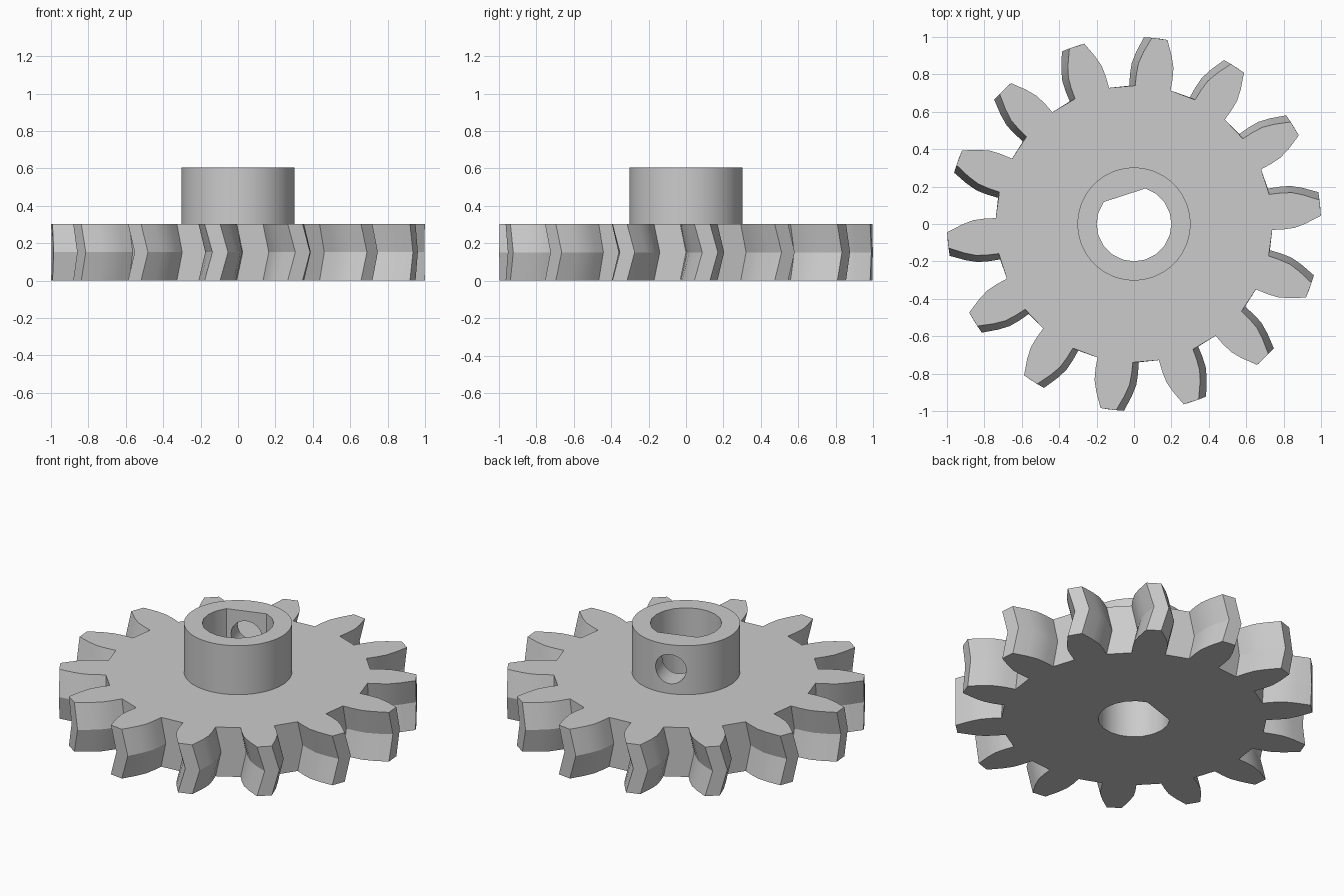
import bpy, bmesh, math
from mathutils import Matrix, Vector

TEETH = 14
START = math.radians(4.95)      # angle of the first tooth on the end faces
TWIST = math.radians(2.45)      # lead of the middle layer over the end faces
THICK, HUB_TOP = 0.304, 0.606
# half tooth: radius and half angle in degrees, root to tip
FLANK = [(0.74, 7.4), (0.8, 7.0), (0.86, 6.3), (0.92, 4.75), (1.0, 2.4)]

cube = bpy.data.objects.get("Cube")
if cube:
    bpy.data.objects.remove(cube, do_unlink=True)

grey = bpy.data.materials.new("plain_grey")
grey.use_nodes = True
colour = (0.6, 0.6, 0.6, 1)
grey.diffuse_color = colour
grey.node_tree.nodes["Principled BSDF"].inputs["Base Color"].default_value = colour


def polar(r, a, z=0.0):
    return Vector((r * math.cos(a), r * math.sin(a), z))


def loft(name, layers):
    """Closed solid through stacked rings of equal point count."""
    bm = bmesh.new()
    rings = [[bm.verts.new(p) for p in layer] for layer in layers]
    n = len(rings[0])
    for low, high in zip(rings, rings[1:]):
        for i in range(n):
            j = (i + 1) % n
            bm.faces.new((low[i], low[j], high[j], high[i]))
    bm.faces.new(rings[0][::-1])
    bm.faces.new(rings[-1])
    mesh = bpy.data.meshes.new(name)
    bm.to_mesh(mesh)
    bm.free()
    mesh.materials.append(grey)
    obj = bpy.data.objects.new(name, mesh)
    bpy.context.collection.objects.link(obj)
    return obj


def circle(r, count, z):
    return [polar(r, math.tau * i / count, z) for i in range(count)]


def toothed_ring(turn, z):
    ring = []
    for t in range(TEETH):
        mid = START + turn + math.tau * t / TEETH
        ring += [polar(r, mid - math.radians(h), z) for r, h in FLANK]
        ring += [polar(r, mid + math.radians(h), z) for r, h in reversed(FLANK)]
    return ring


def combine(target, tool, operation):
    tool.hide_render = True
    mod = target.modifiers.new(operation.lower(), "BOOLEAN")
    mod.operation, mod.solver, mod.object = operation, "EXACT", tool
    bpy.ops.object.select_all(action="DESELECT")
    bpy.context.view_layer.objects.active = target
    target.select_set(True)
    bpy.ops.object.modifier_apply(modifier=mod.name)
    bpy.data.objects.remove(tool, do_unlink=True)


# Herringbone toothed wheel
gear = loft("herringbone_gear", [toothed_ring(0, 0), toothed_ring(TWIST, THICK / 2),
                                 toothed_ring(0, THICK)])

# Hub collar
hub = loft("hub", [circle(0.302, 72, 0.1), circle(0.302, 72, HUB_TOP)])
combine(gear, hub, "UNION")

# D-shaped shaft bore: a circle with one flat
steps = [i for i in range(20) if i not in (5, 6, 7)]
bore = loft("bore_cutter", [[polar(0.2, math.tau * i / 20, z) for i in steps]
                            for z in (-0.1, 0.8)])
combine(gear, bore, "DIFFERENCE")

# Set screw hole through the flat side of the hub
screw = loft("screw_cutter", [circle(0.09, 32, 0.05), circle(0.09, 32, 0.45)])
screw.data.transform(Matrix.Translation((0, 0, 0.455))
                     @ Matrix.Rotation(math.radians(108), 4, "Z")
                     @ Matrix.Rotation(math.pi / 2, 4, "Y"))
combine(gear, screw, "DIFFERENCE")

bpy.ops.object.shade_smooth_by_angle(angle=math.radians(22))
